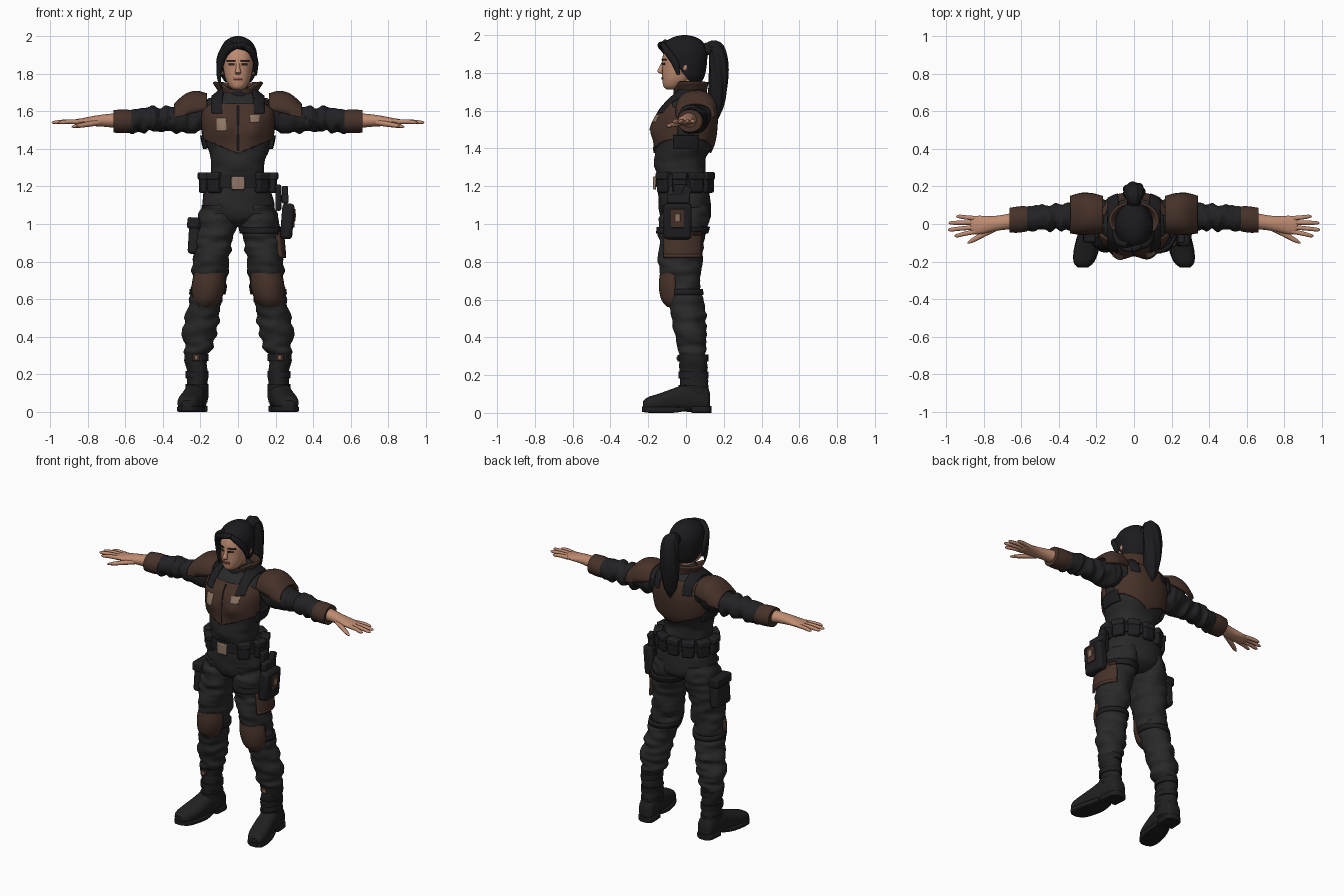
import bpy, bmesh, math
from mathutils import Vector, noise

def material(name, r, g, b):
    m = bpy.data.materials.new(name)
    m.diffuse_color = (r, g, b, 1)
    return m

CLOTH = material("black cloth", .022, .022, .023)
SLEEVE = material("dark sleeve cloth", .016, .016, .018)
GEAR = material("gear black", .013, .013, .015)
BOOT = material("boot leather", .015, .015, .016)
HAIR = material("black hair", .011, .011, .013)
BROWN = material("brown armour", .062, .032, .022)
SKIN = material("skin", .52, .26, .165)
TAN = material("tan metal", .27, .18, .13)
LIPS = material("lips", .33, .12, .09)
DARK = material("eye dark", .02, .012, .01)

def finish(name, bm, mat, thick=0, bevel=0):
    me = bpy.data.meshes.new(name)
    bm.to_mesh(me)
    bm.free()
    me.materials.append(mat)
    ob = bpy.data.objects.new(name, me)
    bpy.context.collection.objects.link(ob)
    if thick:
        m = ob.modifiers.new("thickness", 'SOLIDIFY')
        m.thickness, m.offset = thick, -1
    if bevel:
        m = ob.modifiers.new("bevel", 'BEVEL')
        m.width, m.segments = bevel, 2
    return ob

def spline(rings, steps):
    """Catmull-Rom resampling of ring tuples."""
    r = [rings[0]] + list(rings) + [rings[-1]]
    out = []
    for i in range(1, len(r) - 2):
        for k in range(steps):
            t = k / steps
            out.append([.5 * (2*b + (c-a)*t + (2*a-5*b+4*c-d)*t*t + (3*b-a-3*c+d)*t**3)
                        for a, b, c, d in zip(r[i-1], r[i], r[i+1], r[i+2])])
    return out + [list(rings[-1])]

def rng(x=(None, None), y=(None, None), z=(None, None)):
    """Cutting planes (nx, ny, nz, d) that keep a box range."""
    cuts = []
    for i, (lo, hi) in enumerate((x, y, z)):
        n = [0, 0, 0]
        if hi is not None:
            n[i] = 1
            cuts.append((*n, hi))
        if lo is not None:
            n[i] = -1
            cuts.append((*n, -lo))
    return cuts

FRAMES = {'Z': ((1, 0, 0), (0, 1, 0)), 'X': ((0, 1, 0), (0, 0, 1)), 'Y': ((1, 0, 0), (0, 0, 1))}

def loft(name, rings, mat, axis='Z', s=1, n=32, steps=5, p=2.0, grow=0, cuts=(),
         caps=True, thick=0, fold=None, warp=None, ridge=0):
    """Skin over rings (x, y, z, ru, rv); optional plane cuts make it a fitted shell."""
    bm = bmesh.new()
    rs = spline(rings, steps)
    pts = [Vector(r[:3]) for r in rs]
    span = pts[-1] - pts[0]
    loops = []
    for i, r in enumerate(rs):
        if axis == 'T':
            t = (pts[min(i+1, len(pts)-1)] - pts[max(i-1, 0)]).normalized()
            ref = Vector((1, 0, 0)) if abs(span.z) > abs(span.x) else Vector((0, 0, 1))
            u = (ref - t * ref.dot(t)).normalized()
            v = t.cross(u)
        else:
            u, v = (Vector(a) for a in FRAMES[axis])
        loop = []
        for k in range(n):
            a = 2 * math.pi * k / n
            c, d = math.cos(a), math.sin(a)
            f = 1 + ridge * math.cos(7 * a + i * .35)
            off = u * math.copysign(abs(c)**(2/p), c) * (r[3]+grow) * f \
                + v * math.copysign(abs(d)**(2/p), d) * (r[4]+grow) * f
            co = pts[i] + off
            if fold:
                q = Vector((co.x*fold[0], co.y*fold[1], co.z*fold[2]))
                co += off.normalized() * noise.noise(q) * fold[3]
            if warp:
                co = warp(co)
            loop.append(bm.verts.new((co.x * s, co.y, co.z)))
        loops.append(loop)
    for A, B in zip(loops, loops[1:]):
        for k in range(n):
            bm.faces.new((A[k], A[(k+1) % n], B[(k+1) % n], B[k]))
    ends = [bm.faces.new(loops[0]), bm.faces.new(loops[-1])]
    bmesh.ops.recalc_face_normals(bm, faces=bm.faces)
    if not caps:
        bmesh.ops.delete(bm, geom=ends, context='FACES_ONLY')
    for nx, ny, nz, d in cuts:
        no = Vector((nx * s, ny, nz))
        bmesh.ops.bisect_plane(bm, geom=bm.verts[:] + bm.edges[:] + bm.faces[:],
                               plane_co=no * d / no.length_squared, plane_no=no, clear_outer=True)
    return finish(name, bm, mat, thick)

def box(name, loc, size, mat, rot=(0, 0, 0), bevel=.01):
    bm = bmesh.new()
    bmesh.ops.create_cube(bm, size=1)
    bmesh.ops.scale(bm, vec=size, verts=bm.verts)
    ob = finish(name, bm, mat, bevel=bevel)
    ob.location, ob.rotation_euler = loc, rot
    return ob

def bust(co):
    if co.y < 0:
        co.y -= .032 * math.exp(-((abs(co.x) - .08) / .06)**2 - ((co.z - 1.5) / .06)**2)
    return co

# Torso, chest and back armour, badges
TORSO = [(0, -.02, 1.2, .15, .125), (0, -.03, 1.28, .142, .13), (0, -.03, 1.34, .145, .132),
         (0, -.01, 1.42, .172, .148), (0, 0, 1.5, .185, .152), (0, .005, 1.58, .187, .148),
         (0, .02, 1.65, .165, .115), (0, .025, 1.69, .11, .085), (0, .02, 1.73, .065, .06)]
loft("shirt", TORSO, CLOTH, p=2.4, n=48, warp=bust, fold=(9, 9, 16, .012))
V = [(.4, 0, -1, -1.375), (-.4, 0, -1, -1.375)]
loft("chest_plate", TORSO, BROWN, p=2.4, n=64, warp=bust, grow=.012, thick=.018,
     cuts=V + rng(y=(None, -.045), z=(None, 1.64)) + [(.7, 0, 1, 1.74), (-.7, 0, 1, 1.74)])
loft("back_plate", TORSO, BROWN, p=2.4, n=64, warp=bust, grow=.014, thick=.02,
     cuts=V + rng(y=(.045, None), z=(None, 1.67)))
loft("chest_seam", TORSO, GEAR, p=2.4, n=128, warp=bust, grow=.014, thick=.004,
     cuts=rng((-.004, .004), (None, -.05), (1.39, 1.63)))
for nm, xr, zr in (("round_badge", (-.115, -.06), (1.495, 1.565)), ("small_badge", (.065, .115), (1.54, 1.58))):
    loft(nm, TORSO, TAN, p=2.4, n=64, warp=bust, grow=.0155, thick=.005, cuts=rng(xr, (None, -.05), zr))
for s in (-1, 1):
    loft("side_strap", TORSO, GEAR, p=2.4, n=48, warp=bust, grow=.02, thick=.02, s=s,
         cuts=rng((.1, None), (-.07, .07), (1.4, 1.47)))
    loft("shoulder_strap", TORSO, GEAR, p=2.4, n=48, warp=bust, grow=.02, thick=.02, s=s,
         cuts=rng((.085, .14), (None, None), (1.59, 1.72)))

# Collar and neck
loft("neck", [(0, .02, 1.62, .055, .055), (0, 0, 1.7, .05, .052), (0, -.01, 1.8, .05, .055)], SKIN)
loft("collar", [(0, .03, 1.63, .105, .09), (0, .025, 1.69, .1, .085), (0, .02, 1.75, .135, .1)], BROWN,
     caps=False, thick=.012, cuts=[(0, -1, .55, 1.005)])
loft("inner_collar", [(0, .015, 1.64, .085, .085), (0, .005, 1.72, .066, .07)], GEAR, caps=False, thick=.01)

# Head and face
HEAD = [(0, -.07, 1.712, .022, .03), (0, -.064, 1.728, .043, .055), (0, -.048, 1.765, .064, .077),
        (0, -.032, 1.82, .077, .094), (0, -.02, 1.88, .084, .105), (0, -.01, 1.94, .074, .09),
        (0, 0, 1.98, .03, .04)]
loft("head", HEAD, SKIN, n=40, p=2.15)
loft("nose", [(0, -.115, 1.865, .009, .009), (0, -.13, 1.83, .011, .013), (0, -.138, 1.806, .016, .014),
              (0, -.124, 1.795, .01, .008)], SKIN, n=14, steps=3)
loft("mouth", HEAD, LIPS, n=80, p=2.15, grow=.004, thick=.006, cuts=rng((-.024, .024), (None, -.06), (1.766, 1.779)))
for s in (-1, 1):
    loft("eye", HEAD, DARK, n=80, p=2.15, grow=.003, thick=.005, s=s, cuts=rng((.018, .05), (None, -.04), (1.842, 1.853)))
    loft("eyebrow", HEAD, HAIR, n=80, p=2.15, grow=.005, thick=.006, s=s,
         cuts=rng((.014, .06), (None, -.04), (1.865, 1.873)))
    loft("ear", [(.082, -.01, 1.795, .006, .01), (.088, -.005, 1.825, .01, .018), (.09, 0, 1.855, .008, .016)],
         SKIN, n=12, s=s)

# Hair cap, loose strands and ponytail
loft("hair_cap", [(0, .01, 1.755, .07, .075), (0, 0, 1.79, .09, .1), (0, -.006, 1.86, .101, .118),
                  (0, -.01, 1.92, .098, .122), (0, -.01, 1.965, .075, .098), (0, -.008, 1.99, .042, .058),
                  (0, -.008, 2.0, .01, .012)], HAIR, n=56, thick=.02, ridge=.008,
     cuts=[(0, -.15, -.12, -.2136)])
STRANDS = [[(.035, -.12, 1.95, .016, .016), (-.02, -.135, 1.945, .02, .016), (-.07, -.105, 1.91, .022, .018),
            (-.096, -.07, 1.84, .018, .018), (-.1, -.06, 1.77, .01, .012), (-.085, -.07, 1.72, .003, .003)],
           [(-.03, -.11, 1.965, .015, .015), (-.075, -.1, 1.925, .02, .02), (-.098, -.055, 1.86, .018, .022),
            (-.095, -.03, 1.78, .006, .01)],
           [(.03, -.12, 1.95, .014, .014), (.07, -.105, 1.92, .018, .018), (.094, -.06, 1.86, .014, .02),
            (.095, -.04, 1.79, .005, .008)]]
for st in STRANDS:
    loft("hair_strand", st, HAIR, axis='T', n=12, steps=4)
loft("ponytail", [(0, .085, 1.9, .025, .025), (0, .125, 1.935, .035, .03), (0, .16, 1.925, .05, .042),
                  (0, .172, 1.85, .058, .05), (0, .172, 1.76, .058, .05), (0, .165, 1.67, .05, .045),
                  (0, .16, 1.6, .032, .03), (0, .165, 1.555, .006, .006)], HAIR, axis='T', n=56, ridge=.06)
loft("hair_tie", [(0, .105, 1.915, .036, .036), (0, .125, 1.93, .038, .038)], GEAR, axis='T', n=16)

# Pelvis, belt, pouches
loft("pelvis", [(0, -.02, 1.25, .155, .13), (0, -.01, 1.16, .182, .138), (0, -.005, 1.08, .19, .135),
                (0, 0, 1.02, .14, .12), (0, 0, .985, .05, .07)], CLOTH, p=2.2, fold=(10, 10, 14, .008))
loft("belt", [(0, -.015, 1.195, .182, .148), (0, -.015, 1.265, .175, .145)], GEAR, p=2.2, steps=1)
box("belt_buckle", (0, -.166, 1.217), (.072, .016, .07), TAN, bevel=.005)
for a in (-48, -8, 28, 60, 90, 120, 152, 188, 228):
    r = math.radians(a)
    x, y = .182 * math.cos(r), -.013 + .137 * math.sin(r)
    box("belt_pouch", (x, y, 1.22), (.075, .05, .11), GEAR, (0, 0, r + math.pi/2), .012)
    box("pouch_flap", (x*1.02, y*1.02, 1.255), (.079, .054, .04), SLEEVE, (0, 0, r + math.pi/2), .008)

LEG = [(.1, -.005, 1.1, .095, .125), (.115, -.012, 1.0, .105, .132), (.13, -.028, .9, .1, .122),
       (.142, -.027, .8, .097, .115), (.152, -.02, .7, .092, .1), (.168, -.004, .6, .089, .092),
       (.19, .014, .5, .089, .09), (.205, .024, .4, .086, .084), (.215, .032, .33, .07, .072),
       (.218, .034, .3, .058, .065)]
for s in (-1, 1):
    # Trousers and knee pads
    loft("trouser_leg", LEG, CLOTH, s=s, n=40, steps=8, fold=(9, 9, 26, .02))
    loft("knee_pad", [(.172, -.03, .56, .055, .07), (.165, -.035, .6, .08, .096), (.157, -.038, .67, .092, .106),
                      (.15, -.038, .74, .086, .1)], BROWN, s=s, thick=.03, cuts=rng(y=(None, -.06)))
    loft("knee_strap", LEG, GEAR, s=s, grow=.008, thick=.015, cuts=rng(z=(.625, .655)))
    # Boots
    loft("boot_shaft", [(.217, .045, .05, .056, .075), (.218, .042, .15, .055, .075), (.218, .038, .24, .056, .075),
                        (.218, .036, .31, .062, .074)], BOOT, s=s, fold=(9, 9, 22, .012))
    loft("boot_foot", [(.214, .128, .055, .03, .045), (.216, .11, .07, .05, .065), (.223, .04, .085, .057, .08),
                       (.238, -.06, .07, .061, .062), (.255, -.14, .055, .063, .048), (.267, -.2, .046, .053, .038),
                       (.272, -.228, .038, .028, .024)], BOOT, axis='Y', s=s, p=2.5)
    loft("boot_heel", [(.214, .134, .018, .03, .018), (.216, .11, .018, .054, .018), (.222, .03, .018, .056, .018)],
         GEAR, axis='Y', s=s, p=6)
    loft("boot_sole", [(.228, 0, .022, .05, .012), (.24, -.07, .016, .064, .016), (.256, -.15, .016, .066, .016),
                       (.267, -.205, .017, .053, .016), (.272, -.232, .02, .026, .014)], GEAR, axis='Y', s=s, p=6)
    for z in (.13, .2, .29):
        loft("boot_strap", [(.218, .04, z - .018, .061, .08), (.218, .04, z + .018, .062, .08)], GEAR, s=s, steps=1)
    box("ankle_buckle", (.222 * s, -.042, .29), (.04, .008, .035), BROWN, bevel=.003)
    box("ankle_stud", (.222 * s, -.046, .29), (.018, .006, .018), TAN, bevel=.002)

    # Sleeves, cuffs and shoulder armour
    loft("sleeve", [(.12, .035, 1.585, .075, .08), (.22, .045, 1.575, .085, .088), (.32, .042, 1.56, .073, .075),
                    (.42, .036, 1.555, .066, .065), (.5, .032, 1.55, .066, .062), (.6, .025, 1.547, .064, .058)],
         SLEEVE, axis='X', s=s, steps=10, fold=(30, 9, 9, .022))
    loft("cuff", [(.565, .028, 1.546, .066, .06), (.61, .024, 1.546, .07, .063), (.662, .02, 1.546, .066, .06)],
         BROWN, axis='X', s=s)
    loft("shoulder_pad", [(.165, .05, 1.595, .1, .1), (.22, .054, 1.59, .11, .118), (.28, .054, 1.58, .112, .112),
                          (.34, .05, 1.565, .1, .075)], BROWN, axis='X', s=s, caps=False, thick=.018, p=2.4,
         cuts=[(-.25, 0, -1, -1.65), (1, 0, .3, .83)])

    # Hands
    loft("hand", [(.62, .02, 1.55, .045, .042), (.7, .008, 1.55, .04, .034), (.76, 0, 1.548, .042, .028),
                  (.82, -.005, 1.544, .049, .02), (.86, -.006, 1.542, .047, .015), (.872, -.006, 1.541, .038, .008)],
         SKIN, axis='X', s=s, n=20)
    for y0, tx, ty in ((-.04, .955, -.062), (-.017, .99, -.03), (.008, .985, .006), (.03, .945, .04)):
        loft("finger", [(.84, y0, 1.543, .013, .013), ((.84+tx)/2, (y0+ty)/2, 1.544, .012, .012),
                        (tx-.015, ty, 1.54, .009, .01), (tx, ty, 1.539, .003, .003)], SKIN, axis='T', s=s, n=10, steps=3)
    loft("thumb", [(.74, -.022, 1.54, .016, .018), (.8, -.055, 1.53, .014, .015), (.86, -.088, 1.52, .01, .012),
                   (.885, -.102, 1.516, .003, .003)], SKIN, axis='T', s=s, n=10, steps=3)

# Thigh holster and sidearm on one leg, cargo pocket on the other
loft("holster_panel", LEG, BROWN, grow=.02, thick=.02, cuts=rng((.16, None), (-.12, .085), (.84, .96)))
loft("thigh_strap", LEG, GEAR, grow=.01, thick=.015, cuts=rng(z=(.95, .985)))
box("holster", (.262, -.045, 1.015), (.065, .15, .19), GEAR, (0, .08, 0), .018)
box("holster_badge", (.299, -.045, 1.03), (.008, .07, .1), BROWN, (0, .08, 0), .003)
box("holster_stud", (.304, -.045, 1.035), (.006, .03, .04), TAN, (0, .08, 0), .002)
box("holster_hanger", (.215, -.03, 1.14), (.03, .07, .14), GEAR)
box("sidearm_slide", (.25, -.04, 1.135), (.035, .12, .05), SLEEVE, bevel=.006)
box("sidearm_grip", (.25, .0, 1.16), (.034, .045, .08), GEAR, (-.35, 0, 0), .008)
box("cargo_pocket", (-.233, -.02, .935), (.06, .15, .19), SLEEVE, (0, .06, 0), .018)
box("cargo_flap", (-.236, -.02, 1.005), (.068, .158, .06), GEAR, (0, .06, 0), .012)

# Smooth shading with crisp edges
bpy.ops.object.select_all(action='SELECT')
bpy.context.view_layer.objects.active = bpy.context.collection.objects[0]
bpy.ops.object.shade_smooth_by_angle(angle=math.radians(40))
